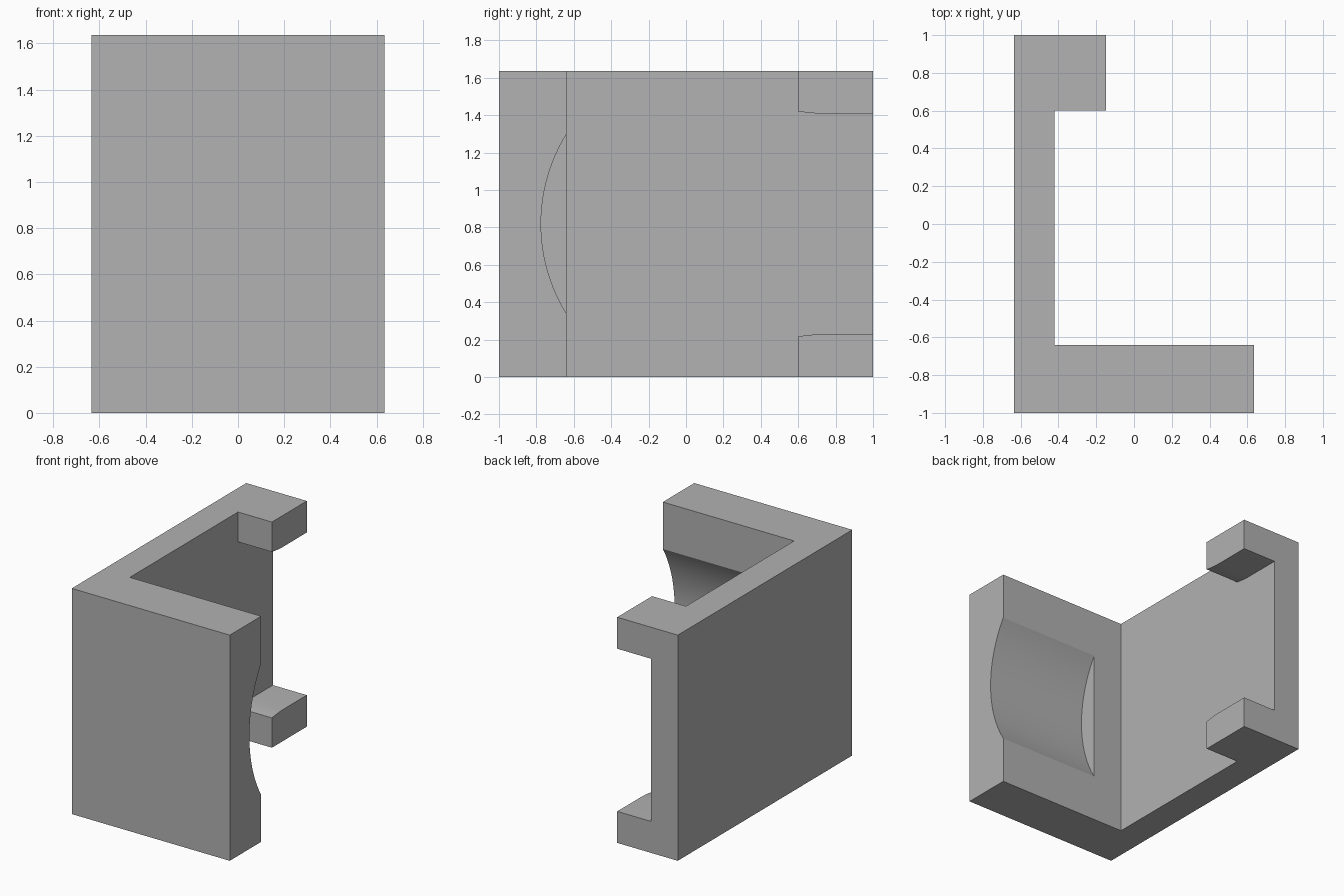
import bpy, bmesh, math
from mathutils import Vector

if "Cube" in bpy.data.objects:
    bpy.data.objects.remove(bpy.data.objects["Cube"])

HEIGHT = 1.637
MID = HEIGHT / 2
X_OUT, X_IN, X_TAB, X_END = -0.634, -0.42, -0.148, 0.634
Y_PLATE, Y_TAB = -0.64, 0.6

grey = bpy.data.materials.new("plain grey")
grey.use_nodes = True
grey.diffuse_color = (0.445, 0.445, 0.445, 1)
grey.node_tree.nodes["Principled BSDF"].inputs["Base Color"].default_value = grey.diffuse_color


def prism(name, outline, direction):
    """Extrude a closed 3D outline along a direction."""
    bm = bmesh.new()
    face = bm.faces.new([bm.verts.new(p) for p in outline])
    extruded = bmesh.ops.extrude_face_region(bm, geom=[face])["geom"]
    verts = [v for v in extruded if isinstance(v, bmesh.types.BMVert)]
    bmesh.ops.translate(bm, verts=verts, vec=Vector(direction))
    bmesh.ops.recalc_face_normals(bm, faces=bm.faces)
    mesh = bpy.data.meshes.new(name)
    bm.to_mesh(mesh)
    bm.free()
    mesh.materials.append(grey)
    obj = bpy.data.objects.new(name, mesh)
    bpy.context.collection.objects.link(obj)
    return obj


# Bracket: front plate, side wall and hooked rear end in one plan outline
plan = [(X_OUT, -1), (X_END, -1), (X_END, Y_PLATE), (X_IN, Y_PLATE),
        (X_IN, Y_TAB), (X_TAB, Y_TAB), (X_TAB, 1), (X_OUT, 1)]
bracket = prism("bracket", [(x, y, 0) for x, y in plan], (0, 0, HEIGHT))

# Pocket cutter: round hollow in the plate's inner face, open at its free end
chord, depth = 0.478, 0.135
radius = (chord ** 2 + depth ** 2) / (2 * depth)
centre_y = Y_PLATE - depth + radius
sweep = math.asin(chord / radius) * 1.1
angles = [sweep * (i / 24 - 1) for i in range(49)]
pocket = prism("pocket_cutter",
               [(-0.18, centre_y - radius * math.cos(a), MID + radius * math.sin(a))
                for a in angles], (1, 0, 0))

# Gap cutter: parts the hook into an upper and a lower tab, flared inwards
flare = [(0.5, 0.63), (0.55, 0.614), (0.6, 0.602), (0.64, 0.596),
         (0.68, 0.592), (0.72, 0.59), (1.1, 0.59)]
gap_outline = [(y, MID + h) for y, h in flare] + [(y, MID - h) for y, h in reversed(flare)]
gap = prism("gap_cutter", [(X_IN, y, z) for y, z in gap_outline], (0.5, 0, 0))

# Cut both, then drop the cutters
bpy.context.view_layer.objects.active = bracket
bracket.select_set(True)
for cutter in (pocket, gap):
    cutter.hide_render = True
    mod = bracket.modifiers.new(cutter.name, "BOOLEAN")
    mod.operation, mod.solver, mod.object = "DIFFERENCE", "EXACT", cutter
    bpy.ops.object.modifier_apply(modifier=mod.name)
    bpy.data.objects.remove(cutter)

bpy.ops.object.shade_smooth_by_angle(angle=math.radians(20))
